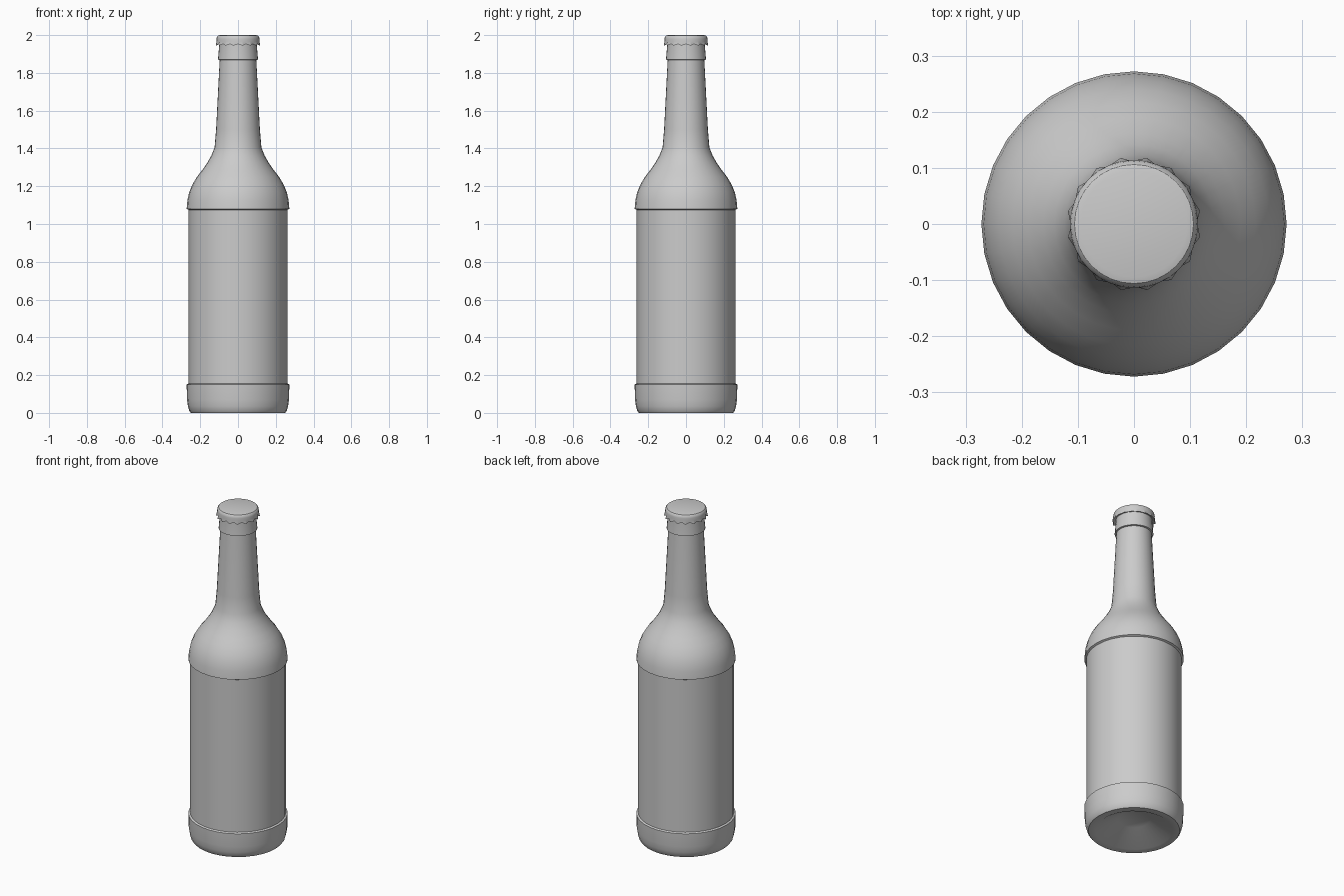
import bpy
import bmesh
from math import cos, sin, tau, radians

SIDES = 32

cube = bpy.data.objects.get("Cube")
if cube:
    bpy.data.objects.remove(cube, do_unlink=True)

grey = bpy.data.materials.new("plain_grey")
grey.use_nodes = True
colour = (0.6, 0.6, 0.6, 1)
grey.diffuse_color = colour
grey.node_tree.nodes["Principled BSDF"].inputs["Base Color"].default_value = colour


def lathe(name, profile, crimp_rows=None):
    """Revolve (radius, height) points; crimp rows push every other vertex by (dr, dz)."""
    crimp_rows = crimp_rows or {}
    bm = bmesh.new()
    rings = []
    for row, (r, z) in enumerate(profile):
        dr, dz = crimp_rows.get(row, (0, 0))
        ring = []
        for i in range(SIDES):
            a, odd = tau * i / SIDES, i % 2
            radius = r + dr * odd
            ring.append(bm.verts.new((radius * cos(a), radius * sin(a), z + dz * odd)))
        rings.append(ring)
    for low, high in zip(rings, rings[1:]):
        for i in range(SIDES):
            j = (i + 1) % SIDES
            bm.faces.new((low[i], low[j], high[j], high[i]))
    bm.faces.new(rings[0][::-1])
    bm.faces.new(rings[-1])
    bmesh.ops.recalc_face_normals(bm, faces=bm.faces)
    mesh = bpy.data.meshes.new(name)
    bm.to_mesh(mesh)
    bm.free()
    mesh.materials.append(grey)
    obj = bpy.data.objects.new(name, mesh)
    bpy.context.collection.objects.link(obj)
    bpy.ops.object.select_all(action="DESELECT")
    obj.select_set(True)
    bpy.context.view_layer.objects.active = obj
    bpy.ops.object.shade_smooth_by_angle(angle=radians(32))
    return obj


# Bottle: hollow underside, base, recessed label band, shoulder, neck, lip ring
underside = [(0.09, 0.07), (0.21, 0)]
base = [(0.25, 0), (0.258, 0.01), (0.265, 0.035), (0.27, 0.07), (0.272, 0.15)]
label_band = [(0.262, 0.155), (0.262, 1.075)]
shoulder = [(0.272, 1.08), (0.268, 1.125), (0.258, 1.17), (0.241, 1.21),
            (0.217, 1.25), (0.19, 1.285), (0.162, 1.325)]
neck = [(0.142, 1.36), (0.124, 1.405), (0.116, 1.5), (0.097, 1.868)]
lip_ring = [(0.106, 1.87), (0.1, 1.94), (0.1, 1.96)]
lathe("bottle", underside + base + label_band + shoulder + neck + lip_ring)

# Crimped cap with a toothed skirt
cap = [(0.1, 1.955), (0.111, 1.953), (0.113, 1.968), (0.114, 1.98),
       (0.112, 1.99), (0.106, 1.997), (0.095, 2)]
lathe("cap", cap, {1: (0.009, -0.009), 2: (0.002, 0)})
